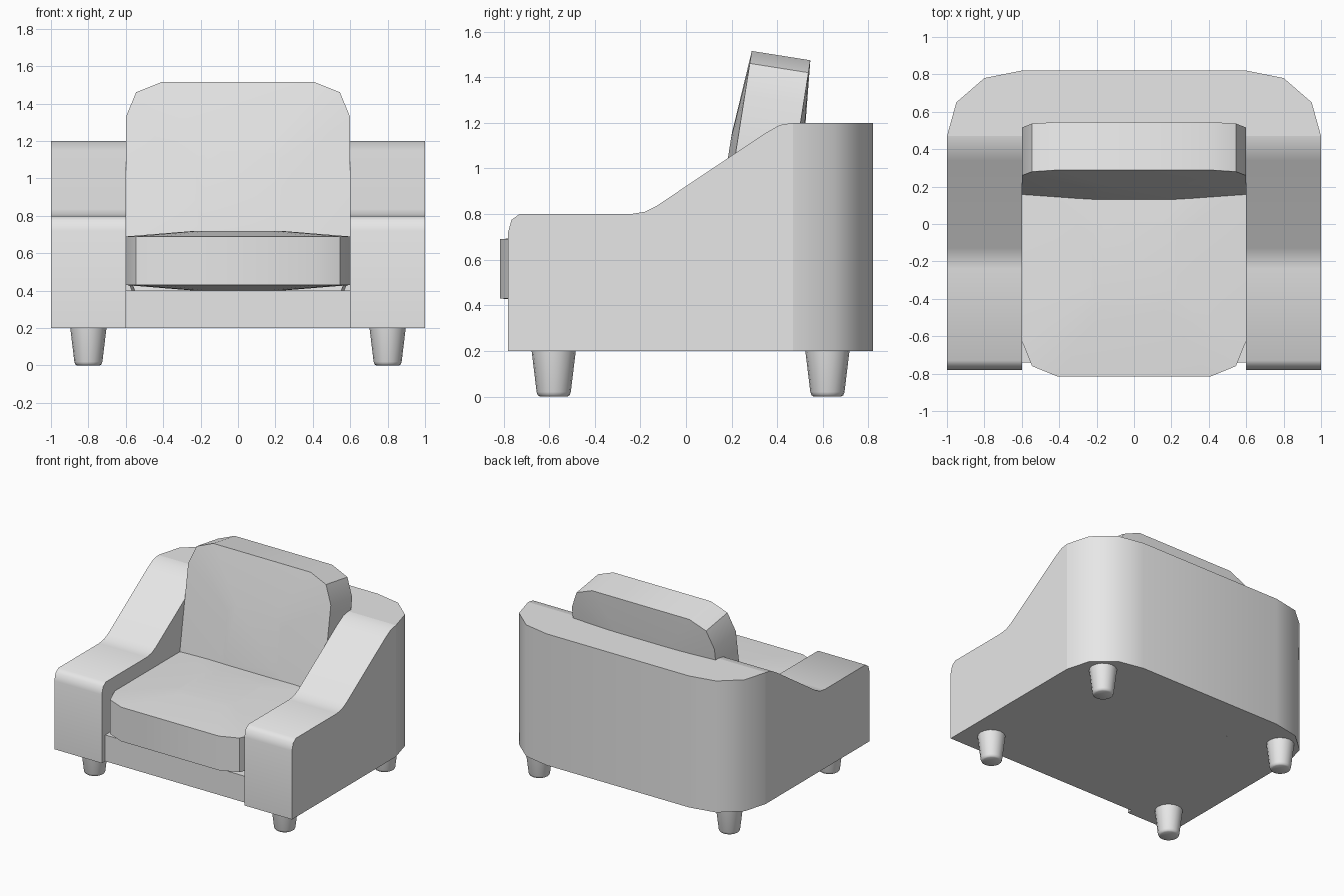
import bpy
import bmesh
from math import radians, cos, sin, tau
from mathutils import Matrix

cube = bpy.data.objects.get("Cube")
if cube:
    bpy.data.objects.remove(cube, do_unlink=True)

GREY = (0.8, 0.8, 0.8, 1)
mat = bpy.data.materials.new("light grey")
mat.use_nodes = True
mat.diffuse_color = GREY
mat.node_tree.nodes["Principled BSDF"].inputs["Base Color"].default_value = GREY


def loft(name, rings, matrix=Matrix(), angle=40):
    """Skin a stack of matching rings, cap both ends and shade smooth by angle."""
    bm = bmesh.new()
    loops = [[bm.verts.new(p) for p in ring] for ring in rings]
    n = len(loops[0])
    for a, b in zip(loops, loops[1:]):
        for i in range(n):
            j = (i + 1) % n
            bm.faces.new((a[i], a[j], b[j], b[i]))
    bm.faces.new(loops[0][::-1])
    bm.faces.new(loops[-1])
    bmesh.ops.recalc_face_normals(bm, faces=bm.faces[:])
    mesh = bpy.data.meshes.new(name)
    bm.to_mesh(mesh)
    bm.free()
    mesh.materials.append(mat)
    obj = bpy.data.objects.new(name, mesh)
    bpy.context.collection.objects.link(obj)
    obj.matrix_world = matrix
    bpy.ops.object.select_all(action="DESELECT")
    obj.select_set(True)
    bpy.context.view_layer.objects.active = obj
    bpy.ops.object.shade_smooth_by_angle(angle=radians(angle))
    return obj


def cushion(name, matrix):
    """Square pad with cut corners and gently domed faces."""
    quarter = [(0.6, 0.41), (0.545, 0.545), (0.41, 0.6)]
    outline = []
    for k in range(4):
        c, s = round(cos(k * tau / 4)), round(sin(k * tau / 4))
        outline += [(c * x - s * y, s * x + c * y) for x, y in quarter]
    levels = [(-0.16, 0.38), (-0.13, 1), (0.13, 1), (0.16, 0.38)]
    loft(name, [[(x * f, y * f, z) for x, y in outline] for z, f in levels], matrix)


# Sloping arms
arm_profile = [(-0.78, 0.2), (0.47, 0.2), (0.47, 1.2), (0.41, 1.19), (0.34, 1.15),
               (-0.13, 0.835), (-0.18, 0.81), (-0.24, 0.8), (-0.73, 0.8),
               (-0.765, 0.775), (-0.78, 0.72)]
for side, sx in (("left", 1), ("right", -1)):
    loft(side + "_arm", [[(sx * x, y, z) for y, z in arm_profile] for x in (0.6, 1.0)])

# Backrest with rounded rear corners
half = [(1.0, 0.47), (0.95, 0.65), (0.8, 0.78), (0.6, 0.82)]
plan = half + [(-x, y) for x, y in reversed(half)]
loft("backrest", [[(x, y, z) for x, y in plan] for z in (0.2, 1.2)])

# Seat base between the arms
base = [(-0.6, -0.74), (0.6, -0.74), (0.6, 0.47), (-0.6, 0.47)]
loft("seat_base", [[(x, y, z) for x, y in base] for z in (0.2, 0.4)])

# Seat and back cushions
cushion("seat_cushion", Matrix.Translation((0, -0.215, 0.56)))
cushion("back_cushion", Matrix.Translation((0, 0.323, 0.902)) @ Matrix.Rotation(radians(81), 4, "X"))

# Tapered feet
for end, y in (("front", -0.58), ("back", 0.62)):
    for side, x in (("left", 0.8), ("right", -0.8)):
        rings = [[(r * cos(i * tau / 16), r * sin(i * tau / 16), z) for i in range(16)]
                 for r, z in ((0.06, 0), (0.07, 0.006), (0.075, 0.02), (0.098, 0.21))]
        loft(f"{end}_{side}_leg", rings, Matrix.Translation((x, y, 0)))
